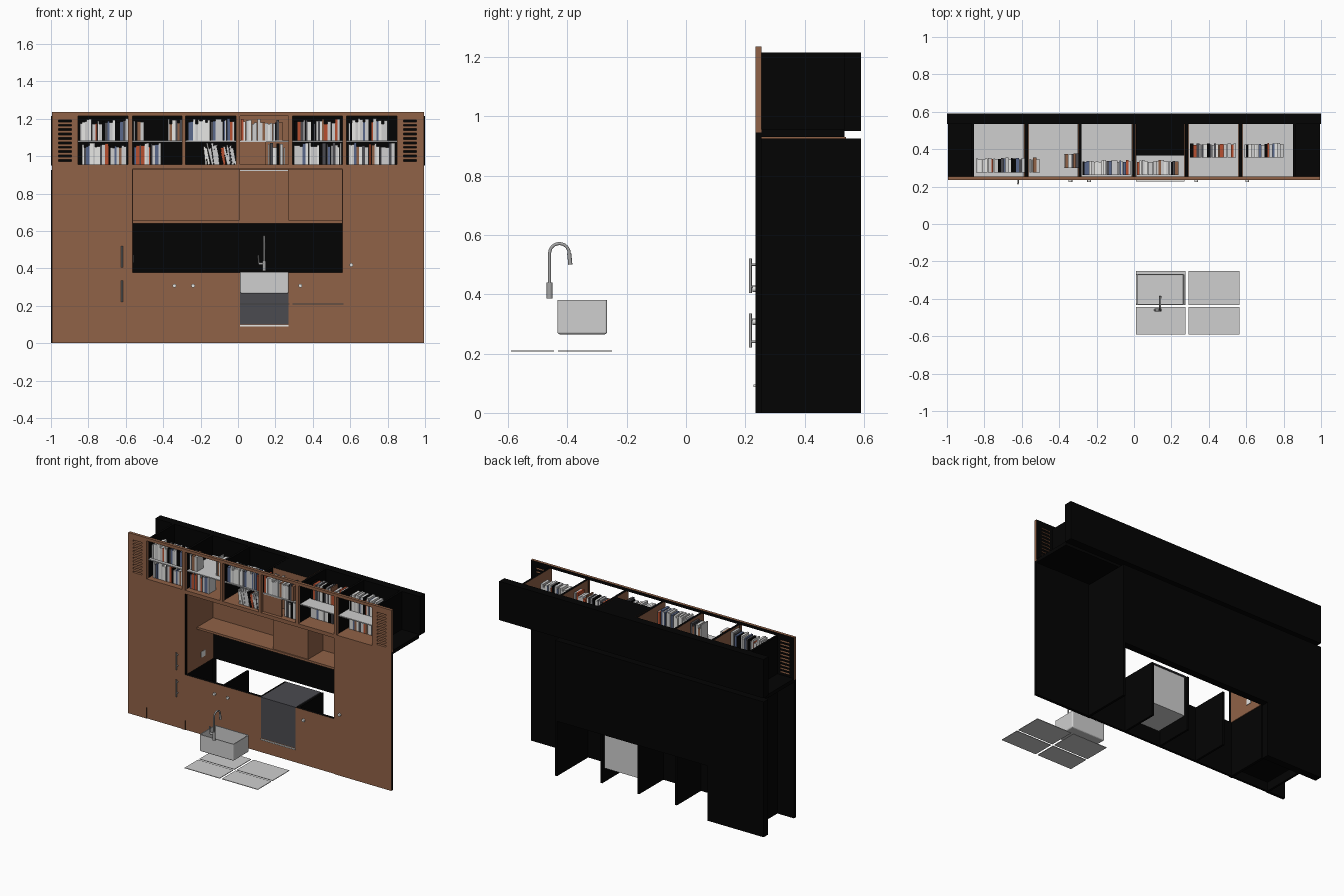
import bpy, bmesh, math, random
from mathutils import Matrix, Vector

random.seed(7)
cube = bpy.data.objects.get("Cube")
if cube:
    bpy.data.objects.remove(cube)


def material(name, r, g, b):
    mat = bpy.data.materials.new(name)
    mat.use_nodes = True
    mat.diffuse_color = (r, g, b, 1)
    mat.node_tree.nodes["Principled BSDF"].inputs["Base Color"].default_value = (r, g, b, 1)
    return mat


wood = material("brown wood", .28, .122, .063)
black = material("black board", .001, .001, .001)
grey = material("light grey", .62, .62, .62)
glass = material("dark grey glass", .07, .07, .08)
metal = material("brushed metal", .38, .38, .38)
white = material("off white", .8, .8, .78)
orange = material("orange red", .48, .08, .03)
blue = material("dusty blue", .1, .14, .26)


def finish(name, bm, mats):
    mesh = bpy.data.meshes.new(name)
    bm.to_mesh(mesh)
    bm.free()
    for mat in mats:
        mesh.materials.append(mat)
    obj = bpy.data.objects.new(name, mesh)
    bpy.context.collection.objects.link(obj)
    return obj


def add_block(bm, xs, ys, zs, index=0, tilt=0):
    """Adds one block to a mesh, optionally leaning sideways."""
    spans = (xs, ys, zs)
    centre = Vector([(a + b) / 2 for a, b in spans])
    size = Matrix.Diagonal([abs(b - a) for a, b in spans] + [1])
    spin = Matrix.Rotation(tilt, 4, 'Y')
    made = bmesh.ops.create_cube(bm, size=1, matrix=Matrix.Translation(centre) @ spin @ size)
    for face in {f for v in made["verts"] for f in v.link_faces}:
        face.material_index = index


def box(name, xs, ys, zs, mat, accent=None, faces=None):
    """Box whose faces along any direction in `faces` take the accent."""
    bm = bmesh.new()
    add_block(bm, xs, ys, zs)
    bm.normal_update()
    for face in bm.faces:
        if faces and any(face.normal.dot(Vector(d)) > .9 for d in faces):
            face.material_index = 1
    return finish(name, bm, [mat, accent] if accent else [mat])


def cylinder(name, start, end, radius, mat, sides=16):
    start, end = Vector(start), Vector(end)
    axis = end - start
    bm = bmesh.new()
    bmesh.ops.create_cone(bm, cap_ends=True, segments=sides, radius1=radius, radius2=radius,
                          depth=axis.length,
                          matrix=Matrix.Translation((start + end) / 2)
                          @ axis.to_track_quat('Z', 'Y').to_matrix().to_4x4())
    obj = finish(name, bm, [mat])
    for poly in obj.data.polygons:
        poly.use_smooth = len(poly.vertices) == 4
    return obj


RIGHT, LEFT, FRONT, BACK = (1, 0, 0), (-1, 0, 0), (0, -1, 0), (0, 1, 0)
UP, DOWN = (0, 0, 1), (0, 0, -1)
face_y, back_y, rear_y = .235, .255, .59
wall_y = .535
thick = (face_y, back_y)
inside = (back_y, wall_y)
niche = (-.565, .56)


def front(name, xs, zs, ys=thick):
    return box(name, xs, ys, zs, black, wood, [FRONT])


def frame(name, xs, zs):
    return box(name, xs, thick, zs, wood, black, [BACK])


# Lower front panels, doors and recessed plinths
recessed = (face_y + .004, back_y)
panel_top, base_top = .945, .378
front("left_edge_panel", (-.995, -.855), (0, panel_top))
front("left_upper_door", (-.855, -.59), (.385, panel_top))
front("left_lower_door", (-.855, -.59), (.075, .385))
front("left_plinth", (-.855, -.59), (0, .075), recessed)
front("left_stile", (-.59, niche[0]), (0, panel_top))
front("right_tall_panel", (niche[1], .995), (0, panel_top))
front("centre_plinth", niche, (0, .065), recessed)
front("base_front_left", (niche[0], .01), (.065, base_top))
front("base_front_right", (.27, niche[1]), (.065, base_top))
front("oven_sill", (.01, .27), (.065, .1))

# Bookcase frame with its upright dividers
columns = [(-.855, -.587), (-.565, -.3), (-.28, -.01), (.01, .27), (.292, .56), (.58, .85)]
shelf_z, middle_z, top_z = .955, 1.08, 1.215
upright = (shelf_z, top_z)
frame("frame_top_rail", (-.995, .995), (top_z, 1.235))
frame("frame_bottom_rail", (-.995, .995), (panel_top, shelf_z))
frame("niche_top_rail", niche, (.93, panel_top))
for i in range(len(columns) - 1):
    left, right = columns[i][1], columns[i + 1][0]
    frame("frame_stile", (left, right), upright)
    box("bookcase_divider", (left + .002, right - .002), inside, upright, black, wood, [LEFT])
box("bookcase_end_left", (-.87, columns[0][0]), inside, upright, black)
box("bookcase_end_right", (columns[-1][1], .865), inside, upright, black, wood, [LEFT])

# Louvred end panels
for outer, inner, edge in ((-.995, -.96, -.855), (.995, .955, .85)):
    side = 1 if outer > 0 else -1
    slot_end = inner - side * .07
    frame("vent_outer_stile", sorted((outer, inner)), upright)
    frame("vent_inner_stile", sorted((slot_end, edge)), upright)
    slot_xs = sorted((inner, slot_end))
    low = shelf_z
    for k in range(10):
        slot = .972 + k * .0235
        frame("vent_slat", slot_xs, (low, slot))
        low = slot + .01
    frame("vent_slat", slot_xs, (low, top_z))

# Bookcase floor, middle shelves and the duct box
box("bookcase_floor", (-.865, .86), inside, (.932, shelf_z), wood, black, [BACK, DOWN, LEFT, RIGHT])
box("left_end_floor", (-.995, -.865), inside, (.93, shelf_z), black)
box("right_end_floor", (.86, .995), inside, (.93, shelf_z), black)
box("niche_ceiling", niche, inside, (.928, .932), wood)
duct_y = .365
for i, xs in enumerate(columns):
    depth = duct_y if i == 3 else wall_y
    box("middle_shelf", xs, (back_y, depth), (middle_z - .004, middle_z + .003), grey)
box("duct_casing", columns[3], (duct_y, wall_y), upright, wood, black, [UP])
box("low_shelf_panel", (.01, .15), (.258, .266), (shelf_z, middle_z - .004), wood)

# Rear boards
box("rear_upper_band", (-1, 1), (wall_y, rear_y), (.95, top_z), black)
box("rear_tall_board", (-1, -.575), (.54, rear_y), (0, .925), black)
box("rear_niche_board", (-.575, .57), (.54, rear_y), (.375, .925), black)

# Upright carcass panels
box("carcass_right_side", (.562, .578), (back_y, rear_y), (0, .925), black)
box("carcass_left_side", (-.585, -.567), (back_y, .54), (0, .93), black)
box("carcass_far_left_side", (-.87, -.855), (back_y, .54), (0, .93), black)
box("carcass_left_floor", (-.855, -.585), (back_y, .54), (.06, .075), black)
for x in (-.285, 0, .28):
    box("base_divider", (x - .007, x + .007), (back_y, .515), (0, .375), black)

# Niche lining, shelf and hood
box("niche_left_lining", (-.567, -.562), (back_y, .54), (.375, .93), wood)
box("niche_right_lining", (.557, .562), (back_y, .54), (.375, .93), wood)
box("niche_upper_back", niche, (.532, .54), (.655, .93), wood)
box("niche_shelf", niche, (.362, .54), (.64, .655), wood)
box("hood_casing", (.005, .272), (.37, .532), (.655, .93), wood)
box("hood_trim", (.01, .268), (.364, .37), (.92, .926), grey)
box("wall_socket", (-.562, -.559), (.405, .445), (.43, .47), white)

# Oven
box("oven_body", (.015, .265), (back_y, .5), (.1, .37), grey)
box("oven_door", (.01, .27), (face_y, back_y), (.1, .37), glass)
box("hob_plate", (.01, .27), (face_y, .51), (.37, base_top), glass)
box("oven_trim", (.01, .27), (.228, face_y), (.088, .096), white)

# Door handles and knobs
for low in (.225, .41):
    cylinder("handle_bar", (-.62, .217, low - .005), (-.62, .217, low + .11), .005, metal)
    for z in (low + .015, low + .09):
        cylinder("handle_post", (-.62, .217, z), (-.62, face_y, z), .004, metal)
for x, z in ((-.34, .307), (-.24, .307), (.333, .307), (.605, .418)):
    cylinder("door_knob", (x, .225, z), (x, face_y, z), .01, white)

# Books: column, upper or lower row, span and how deep the row starts
rows = [(0, 1, -.845, -.595, .275), (0, 0, -.835, -.605, .275), (1, 1, -.375, -.305, .3),
        (1, 1, -.56, -.505, .275), (1, 0, -.555, -.42, .275), (2, 1, -.275, -.02, .262),
        (2, 0, -.18, -.02, .262), (3, 1, .015, .23, .262), (3, 0, .16, .25, .275),
        (4, 1, .3, .545, .355), (4, 0, .3, .545, .355), (5, 1, .59, .79, .355), (5, 0, .59, .84, .355)]
covers = [grey, white, black, glass, orange, blue, wood]
chances = [8, 5, 2, 3, 2, 2, 1]
for column, upper, x, end, y in rows:
    base = middle_z + .003 if upper else shelf_z
    leaning = column == 2 and not upper
    bm = bmesh.new()
    while x < end:
        width = random.uniform(.008, .02)
        height = random.uniform(.088, .118)
        depth = random.uniform(.068, .08)
        tilt = random.uniform(.1, .25) * -1 if leaning else 0
        add_block(bm, (x, x + width - .0005), (y, y + depth), (base, base + height),
                  random.choices(range(len(covers)), chances)[0], tilt)
        x += width
    finish("book_row", bm, covers)

# Loose worktop plates
for xs in ((.01, .275), (.292, .563)):
    for ys in ((-.59, -.445), (-.432, -.25)):
        box("worktop_plate", xs, ys, (.207, .211), grey)

# Sink basin: open box with rounded lower edges
sink = box("sink_basin", (.012, .27), (-.434, -.266), (.265, .38), grey)
bm = bmesh.new()
bm.from_mesh(sink.data)
bmesh.ops.delete(bm, geom=[f for f in bm.faces if f.normal.z > .9], context='FACES')
bmesh.ops.bevel(bm, geom=[e for e in bm.edges if not e.is_boundary], offset=.008,
                segments=3, profile=.5, affect='EDGES')
bm.to_mesh(sink.data)
bm.free()
wall = sink.modifiers.new("wall", 'SOLIDIFY')
wall.thickness = .006

# Tap: base, swan neck, nozzle and lever
tap_x, tap_y = .14, -.46
cylinder("tap_base", (tap_x, tap_y, .385), (tap_x, tap_y, .44), .01, metal)
radius, arch_z = .033, .538
path = [(tap_x, tap_y, .43)]
for k in range(13):
    angle = math.pi * (1 - k / 12)
    path.append((tap_x, tap_y + radius + radius * math.cos(angle), arch_z + radius * math.sin(angle)))
curve = bpy.data.curves.new("tap_neck", 'CURVE')
curve.dimensions = '3D'
curve.bevel_depth = .0055
curve.bevel_resolution = 3
curve.use_fill_caps = True
line = curve.splines.new('POLY')
line.points.add(len(path) - 1)
for point, co in zip(line.points, path):
    point.co = (*co, 1)
curve.materials.append(metal)
bpy.context.collection.objects.link(bpy.data.objects.new("tap_neck", curve))
cylinder("tap_nozzle", (tap_x, tap_y + 2 * radius, arch_z), (tap_x, tap_y + 2 * radius + .004, .5), .007, metal)
cylinder("tap_lever_stem", (tap_x, tap_y, .425), (tap_x - .03, tap_y, .425), .007, metal)
cylinder("tap_lever", (tap_x - .028, tap_y, .425), (tap_x - .032, tap_y, .47), .004, metal)
